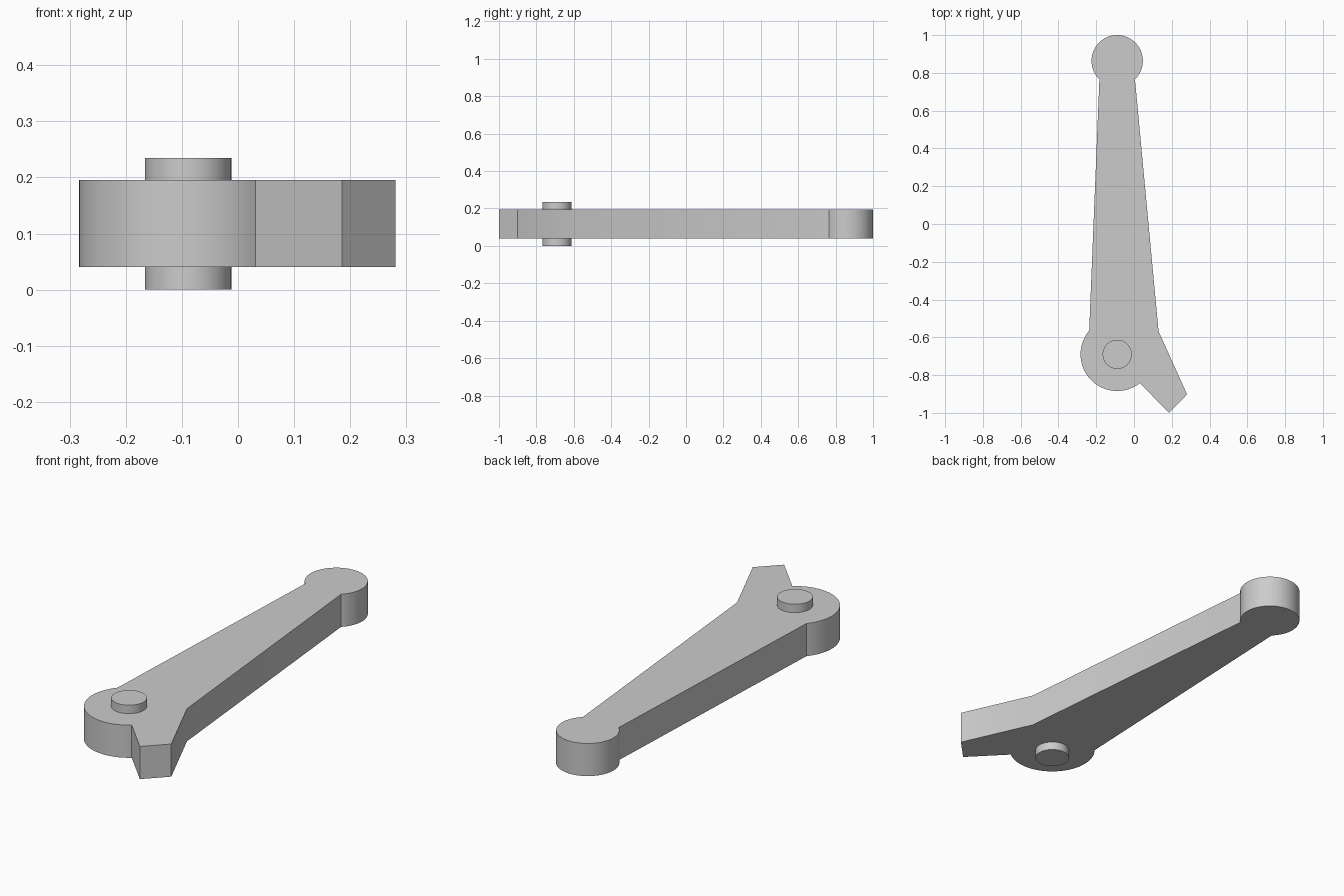
import bpy
import bmesh
from math import atan2, cos, sin, tau, radians
from mathutils import Vector

cube = bpy.data.objects.get("Cube")
if cube:
    bpy.data.objects.remove(cube, do_unlink=True)

grey = bpy.data.materials.new("plain grey")
grey.use_nodes = True
colour = (0.6, 0.6, 0.6, 1)
grey.diffuse_color = colour
grey.node_tree.nodes["Principled BSDF"].inputs["Base Color"].default_value = colour


def arc(centre, radius, start, end, steps):
    """Counter-clockwise arc between the directions of two points."""
    a = atan2(start[1] - centre[1], start[0] - centre[0])
    b = atan2(end[1] - centre[1], end[0] - centre[0])
    sweep = (b - a) % tau
    return [(centre[0] + radius * cos(a + sweep * i / steps),
             centre[1] + radius * sin(a + sweep * i / steps))
            for i in range(steps + 1)]


def extrude(name, outline, bottom, top):
    """Solid plate from a counter-clockwise outline."""
    bm = bmesh.new()
    base = bm.faces.new([bm.verts.new((x, y, bottom)) for x, y in outline])
    lid = bmesh.ops.extrude_face_region(bm, geom=[base], use_keep_orig=True)["geom"]
    bmesh.ops.translate(bm, vec=Vector((0, 0, top - bottom)),
                        verts=[v for v in lid if isinstance(v, bmesh.types.BMVert)])
    bmesh.ops.recalc_face_normals(bm, faces=bm.faces)
    mesh = bpy.data.meshes.new(name)
    bm.to_mesh(mesh)
    bm.free()
    mesh.materials.append(grey)
    obj = bpy.data.objects.new(name, mesh)
    bpy.context.collection.objects.link(obj)
    bpy.ops.object.select_all(action="DESELECT")
    obj.select_set(True)
    bpy.context.view_layer.objects.active = obj
    bpy.ops.object.shade_smooth_by_angle(angle=radians(25))
    return obj


# Lever: round end, tapered arm, round hub and angled tooth in one outline
hub = (-0.089, -0.69)
knob = (-0.089, 0.864)
tooth = [(0.185, -1.0), (0.281, -0.902), (0.13, -0.568)]
lever = (arc(knob, 0.136, (0.005, 0.766), (-0.183, 0.766), 48)
         + arc(hub, 0.194, (-0.237, -0.565), (0.032, -0.843), 48)
         + tooth)
extrude("lever_arm", lever, 0.04, 0.195)

# Pivot pin through the hub
pin = [(hub[0] + 0.077 * cos(tau * i / 48), hub[1] + 0.077 * sin(tau * i / 48))
       for i in range(48)]
extrude("pivot_pin", pin, 0, 0.235)
